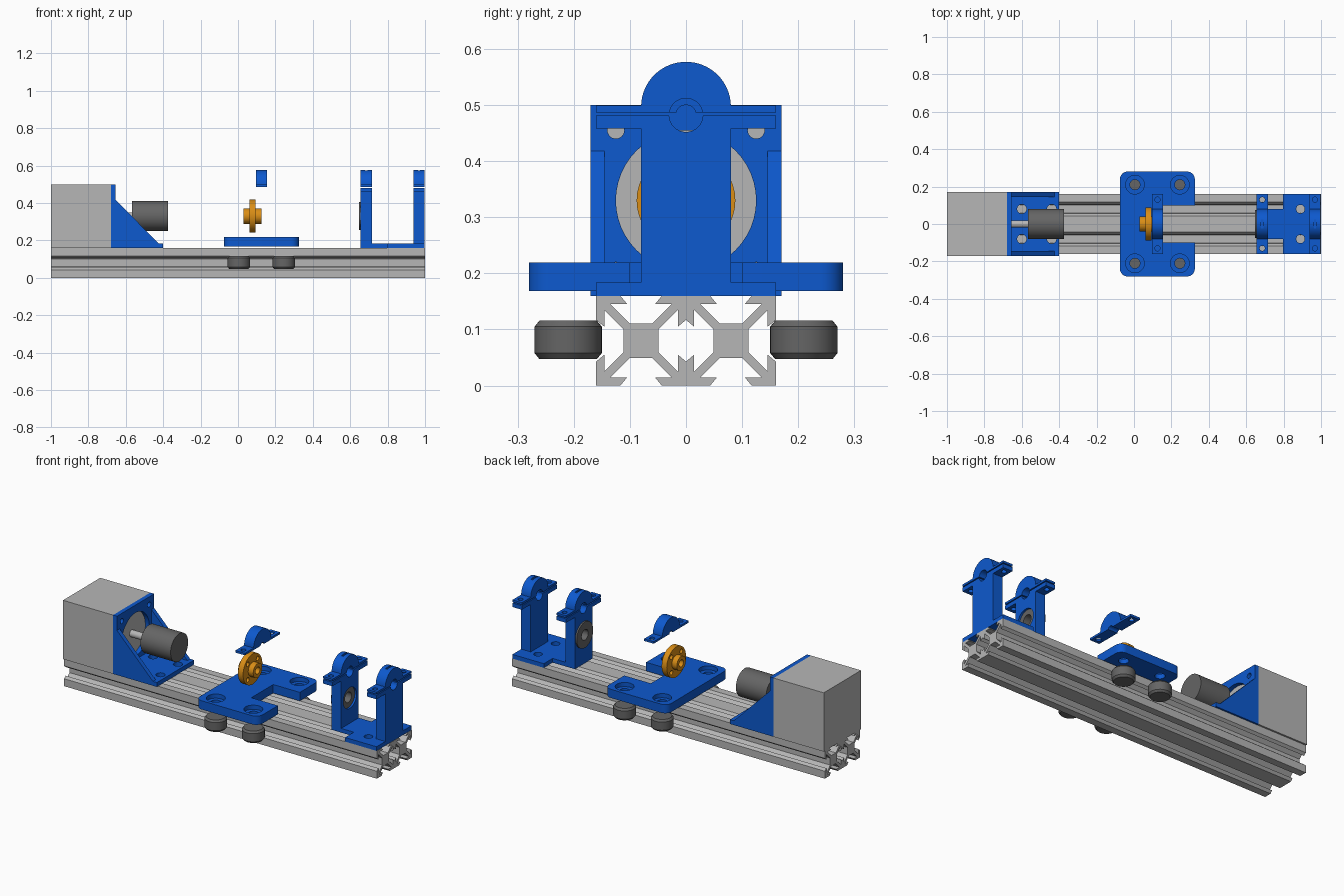
import bpy, bmesh, math
from math import cos, sin, pi, asin

if "Cube" in bpy.data.objects:
    bpy.data.objects.remove(bpy.data.objects["Cube"])


def material(name, rgb):
    m = bpy.data.materials.new(name)
    m.diffuse_color = (*rgb, 1)
    m.use_nodes = True
    m.node_tree.nodes["Principled BSDF"].inputs["Base Color"].default_value = m.diffuse_color
    return m


ALU = material("light_grey_metal", (0.47, 0.47, 0.47))
BLUE = material("blue_plastic", (0.004, 0.1, 0.62))
DARK = material("dark_grey", (0.13, 0.13, 0.13))
BRASS = material("brass_orange", (0.7, 0.27, 0.008))


def prism(name, pts, axis, a, b, mat):
    """Extrude a 2D outline along an axis; outline is in the other two axes, in order."""
    place = {"x": lambda p, t: (t, p[0], p[1]),
             "y": lambda p, t: (p[0], t, p[1]),
             "z": lambda p, t: (p[0], p[1], t)}[axis]
    bm = bmesh.new()
    lo = [bm.verts.new(place(p, a)) for p in pts]
    hi = [bm.verts.new(place(p, b)) for p in pts]
    bm.faces.new(lo)
    bm.faces.new(hi)
    n = len(pts)
    for i in range(n):
        bm.faces.new((lo[i], lo[(i + 1) % n], hi[(i + 1) % n], hi[i]))
    bmesh.ops.recalc_face_normals(bm, faces=bm.faces)
    me = bpy.data.meshes.new(name)
    bm.to_mesh(me)
    bm.free()
    me.materials.append(mat)
    ob = bpy.data.objects.new(name, me)
    bpy.context.collection.objects.link(ob)
    return ob


def arc(cx, cy, r, a0, a1, n=16):
    return [(cx + r * cos(a0 + (a1 - a0) * i / n), cy + r * sin(a0 + (a1 - a0) * i / n))
            for i in range(n + 1)]


def rect(x0, y0, x1, y1):
    return [(x0, y0), (x1, y0), (x1, y1), (x0, y1)]


def disc(name, c, r, axis, a, b, mat, n=40):
    return prism(name, arc(c[0], c[1], r, 0, 2 * pi, n)[:-1], axis, a, b, mat)


def cut(ob, *cutters):
    for c in cutters:
        m = ob.modifiers.new("cut", "BOOLEAN")
        m.operation, m.solver, m.object = "DIFFERENCE", "EXACT", c
        bpy.context.view_layer.objects.active = ob
        bpy.ops.object.modifier_apply(modifier=m.name)
        bpy.data.objects.remove(c)


def hole(c, r, axis, a, b, mat=BLUE, n=24):
    return disc("cutter", c, r, axis, a, b, mat, n)


AX = 0.33   # height of the screw axis

# Slotted rail: two square extrusions side by side
quad = [(.031, .0204), (.0656, .055), (.0656, .025), (.08, .037), (.08, .08),
        (.037, .08), (.025, .0656), (.055, .0656), (.0204, .031)]
cell = []
for k in range(4):
    c, s = round(cos(k * pi / 2)), round(sin(k * pi / 2))
    cell += [(c * x - s * y, s * x + c * y) for x, y in quad]
for side, label in ((-1, "front"), (1, "back")):
    prism("rail_" + label, [(y + side * .08, z + .08) for y, z in cell], "x", -1, 1, ALU)

# Motor, shaft and coupler
prism("motor", rect(-.17, .16, .17, .5), "x", -1, -.68, ALU)
disc("motor_shaft", (0, AX), .02, "x", -.69, -.56, ALU, 24)
disc("shaft_coupler", (0, AX), .08, "x", -.568, -.375, DARK)

# Motor bracket: face plate, base and side gussets
face = prism("motor_bracket_face", rect(-.17, .16, .17, .5), "x", -.68, -.655, BLUE)
cut(face, hole((0, AX), .125, "x", -.7, -.6, n=48),
    *[hole((y, AX + z), .015, "x", -.7, -.6) for y in (-.125, .125) for z in (-.125, .125)])
base = prism("motor_bracket_base", rect(-.655, -.17, -.4, .17), "z", .16, .185, BLUE)
cut(base, *[hole((x, y), .025, "z", .1, .3) for x in (-.6, -.44) for y in (-.08, .08)])
for y0, label in ((-.17, "front"), (.145, "back")):
    prism("motor_bracket_gusset_" + label,
          [(-.655, .185), (-.425, .185), (-.655, .418)], "y", y0, y0 + .025, BLUE)

# Carriage plate: U shape with rounded corners and counterbored holes
R = .04
outline = (arc(-.075 + R, .28 - R, R, pi / 2, pi, 8) + arc(-.075 + R, -.28 + R, R, pi, 1.5 * pi, 8)
           + arc(.325 - R, -.28 + R, R, 1.5 * pi, 2 * pi, 8)
           + [(.325, -.1), (.155, -.1), (.155, .1), (.325, .1)]
           + arc(.325 - R, .28 - R, R, 0, pi / 2, 8))
plate = prism("carriage_plate", outline, "z", .169, .219, BLUE)
corners = [(x, y) for x in (.005, .245) for y in (-.21, .21)]
for p in corners:
    cut(plate, hole(p, .05, "z", .195, .3, n=32), hole(p, .027, "z", .1, .3))

# Wheels: short cylinders with chamfered rims
for i, p in enumerate(corners):
    w = disc("wheel_%d" % (i + 1), p, .06, "z", .047, .116, DARK)
    for v in w.data.vertices:           # pull the end rims in
        for j in (0, 1):
            v.co[j] = p[j] + (v.co[j] - p[j]) * .85
    rim = disc("wheel_rim_%d" % (i + 1), p, .06, "z", .058, .105, DARK)
    bm = bmesh.new()
    bm.from_mesh(rim.data)
    for f in [f for f in bm.faces if abs(f.normal.z) > .9]:
        top = f.calc_center_median().z > .08
        new = bmesh.ops.extrude_discrete_faces(bm, faces=[f])["faces"][0]
        for v in new.verts:
            v.co.z = .116 if top else .047
            v.co.x = p[0] + (v.co.x - p[0]) * .85
            v.co.y = p[1] + (v.co.y - p[1]) * .85
    bmesh.ops.remove_doubles(bm, verts=bm.verts, dist=1e-5)
    bm.to_mesh(rim.data)
    bm.free()
    bpy.data.objects.remove(w)

# Flanged lead nut
for name, r, a, b in (("nut_flange", .088, .0615, .094), ("nut_body", .041, .03, .126)):
    ob = disc(name, (0, AX), r, "x", a, b, BRASS)
    cut(ob, hole((0, AX), .02, "x", -.1, .3, BRASS))
    if r > .05:
        cut(ob, *[hole((.064 * cos(t), AX + .064 * sin(t)), .013, "x", -.1, .3, BRASS, 16)
                  for t in (pi / 4, .75 * pi, 1.25 * pi, 1.75 * pi)])


# Clamp caps: half-round arch with flat ears
BZ = .482


def clamp_cap(name, x0, x1, r, slot):
    a = asin(.005 / r)
    pts = ([(.16, .487), (.16, .499), (.08, .499)] + arc(0, .497, .08, .03, pi - .03, 32)
           + [(-.08, .499), (-.16, .499), (-.16, .487)] + arc(0, BZ, r, pi - a, a, 16))
    ob = prism(name, pts, "x", x0, x1, BLUE)
    xm = (x0 + x1) / 2
    cut(ob, *[hole((xm, y), .014, "z", .4, .6) for y in (-.13, .13)])
    if slot:
        cut(ob, prism("cutter", rect(xm - .006, -.025, xm + .006, .025), "z", .568, .7, BLUE))


clamp_cap("nut_clamp_cap", .095, .156, .018, False)


# End support: two T-shaped pillars with caps on a stepped base
def pillar(name, x0, x1, r):
    a = asin(.001 / r)
    pts = ([(-.08, .16), (.08, .16), (.08, .458), (.16, .458), (.16, .481)]
           + arc(0, BZ, r, -a, -pi + a, 16) + [(-.16, .481), (-.16, .458), (-.08, .458)])
    ob = prism(name, pts, "x", x0, x1, BLUE)
    xm = (x0 + x1) / 2
    cut(ob, *[hole((xm, y), .014, "z", .4, .6) for y in (-.13, .13)])
    clamp_cap(name + "_cap", x0, x1, r, True)
    return ob


inner = pillar("inner_pillar", .655, .716, .03)
cut(inner, hole((0, AX), .06, "x", .6, .8, n=40))
pillar("end_pillar", .937, .998, .03)
foot = prism("end_support_base", [(.716, -.08), (.797, -.08), (.797, -.16), (.998, -.16),
                                  (.998, .16), (.797, .16), (.797, .08), (.716, .08)],
             "z", .16, .184, BLUE)
cut(foot, *[hole((.89, y), .023, "z", .1, .3) for y in (-.08, .08)])

# Flanged bearing in the inner pillar
for name, r, a, b in (("bearing_flange", .075, .646, .655), ("bearing_body", .0598, .65, .705)):
    ob = disc(name, (0, AX), r, "x", a, b, DARK)
    cut(ob, hole((0, AX), .03, "x", .6, .8, DARK))

# Smooth the round faces, keep edges sharp
bpy.ops.object.select_all(action="SELECT")
bpy.ops.object.shade_smooth_by_angle(angle=math.radians(30))
